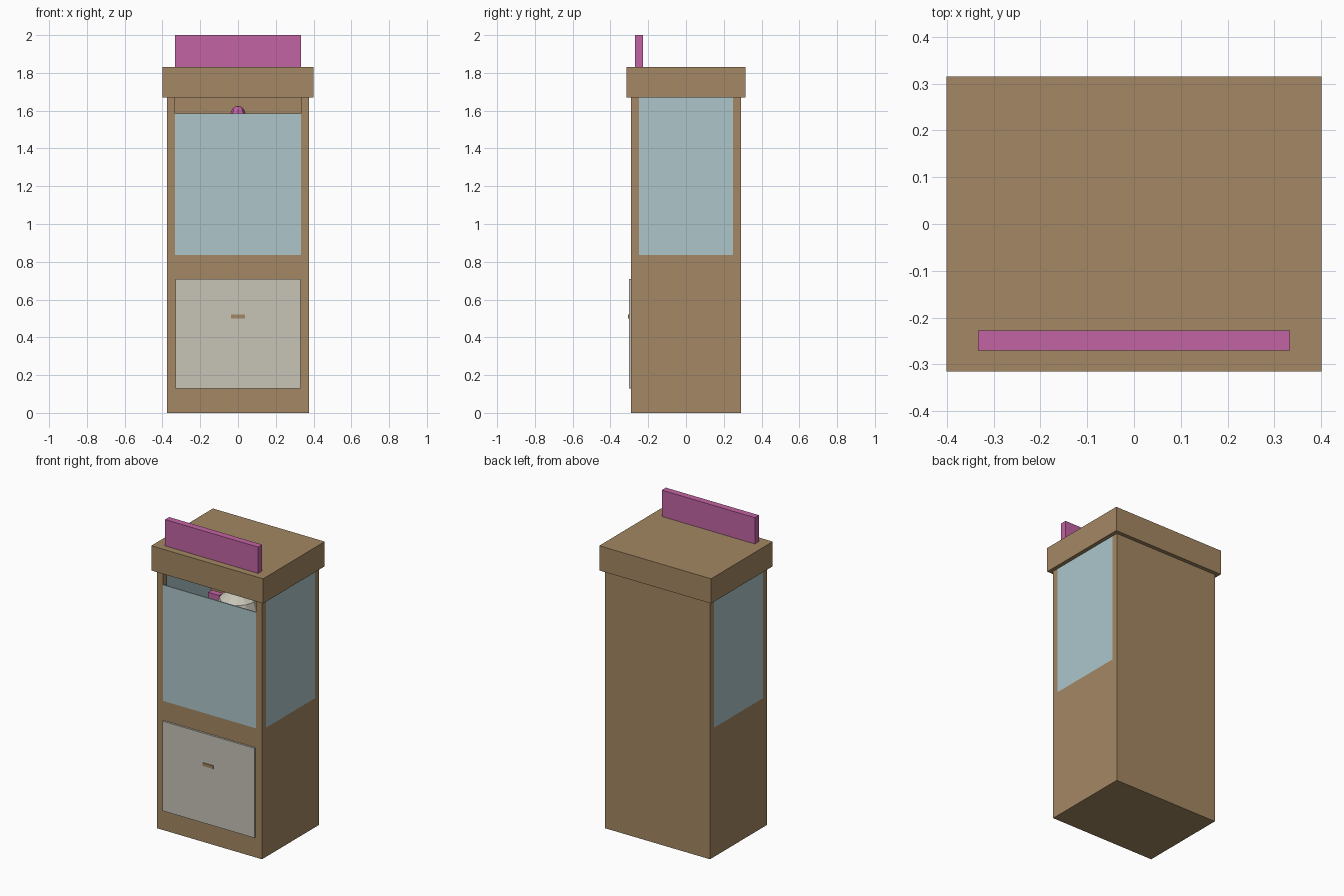
import bpy
import bmesh
from mathutils import Vector

cube = bpy.data.objects.get("Cube")
if cube:
    bpy.data.objects.remove(cube, do_unlink=True)


def material(name, rgb):
    """Flat material from display values, stored as linear."""
    lin = [(c / 255 / 12.92) if c < 11 else ((c / 255 + 0.055) / 1.055) ** 2.4 for c in rgb]
    m = bpy.data.materials.new(name)
    m.use_nodes = True
    m.diffuse_color = (*lin, 1)
    m.node_tree.nodes["Principled BSDF"].inputs["Base Color"].default_value = (*lin, 1)
    return m


wood = material("tan_brown", (164, 135, 99))
glass = material("pale_blue_glass", (173, 198, 203))
cream = material("warm_grey", (199, 195, 183))
pink = material("pink", (194, 100, 163))


def finish(name, bm, mat):
    mesh = bpy.data.meshes.new(name)
    bm.to_mesh(mesh)
    bm.free()
    mesh.materials.append(mat)
    obj = bpy.data.objects.new(name, mesh)
    bpy.context.scene.collection.objects.link(obj)
    return obj


def box(name, low, high, mat):
    low, high = Vector(low), Vector(high)
    bm = bmesh.new()
    bmesh.ops.create_cube(bm, size=1)
    for v in bm.verts:
        v.co = (low + high) / 2 + v.co * (high - low)
    return finish(name, bm, mat)


def turned(name, profile, sides, mat, centre=(0, 0)):
    """Solid of revolution from (radius, height) pairs."""
    bm = bmesh.new()
    for (r1, z1), (r2, z2) in zip(profile, profile[1:]):
        part = bmesh.ops.create_cone(bm, segments=sides, radius1=r1, radius2=r2,
                                     depth=z2 - z1, cap_ends=False)
        bmesh.ops.translate(bm, verts=part["verts"], vec=(*centre, (z1 + z2) / 2))
    bmesh.ops.remove_doubles(bm, verts=bm.verts, dist=0.0005)
    bmesh.ops.recalc_face_normals(bm, faces=bm.faces)
    return finish(name, bm, mat)


W, D = 0.375, 0.29          # half width and half depth of the cabinet
SILL, EAVE = 0.835, 1.67    # window bottom and roof underside
PW, PD = 0.333, 0.25        # inner edges of the posts
T = 0.008                   # glass thickness

# Cabinet: closed base, back wall, corner posts
box("base_cabinet", (-W, -D, 0), (W, D, SILL), wood)
box("back_wall", (-W, PD, SILL), (W, D, EAVE), wood)
for side, s in (("left", 1), ("right", -1)):
    x1, x2 = sorted((s * PW, s * W))
    box(side + "_front_post", (x1, -D, SILL), (x2, -PD, EAVE), wood)
    g1, g2 = sorted((s * (W - T), s * W))
    box(side + "_window", (g1, -PD, SILL), (g2, PD, EAVE), glass)

# Front window stops short of the roof
box("front_window", (-PW, -D, SILL), (PW, -D + T, 1.585), glass)

# Roof and sign board
box("roof", (-0.4, -0.315, EAVE), (0.4, 0.315, 1.83), wood)
box("sign_board", (-0.333, -0.27, 1.83), (0.333, -0.228, 2), pink)

# Cupboard door with handle
box("door", (-0.33, -0.302, 0.13), (0.33, -D, 0.71), cream)
box("door_handle", (-0.037, -0.308, 0.5), (0.037, -0.302, 0.52), wood)

# Hanging kettle inside, with a rounded knob
turned("kettle", [(0, 1.28), (0.11, 1.28), (0.13, 1.42), (0.11, 1.48), (0.05, 1.52), (0, 1.52)],
       12, cream)
turned("kettle_knob", [(0, 1.5), (0.04, 1.5), (0.04, 1.585), (0.03, 1.61), (0.015, 1.622), (0, 1.624)],
       8, pink)
box("kettle_handle", (-0.2, -0.02, 1.43), (-0.12, 0.02, 1.47), pink)
